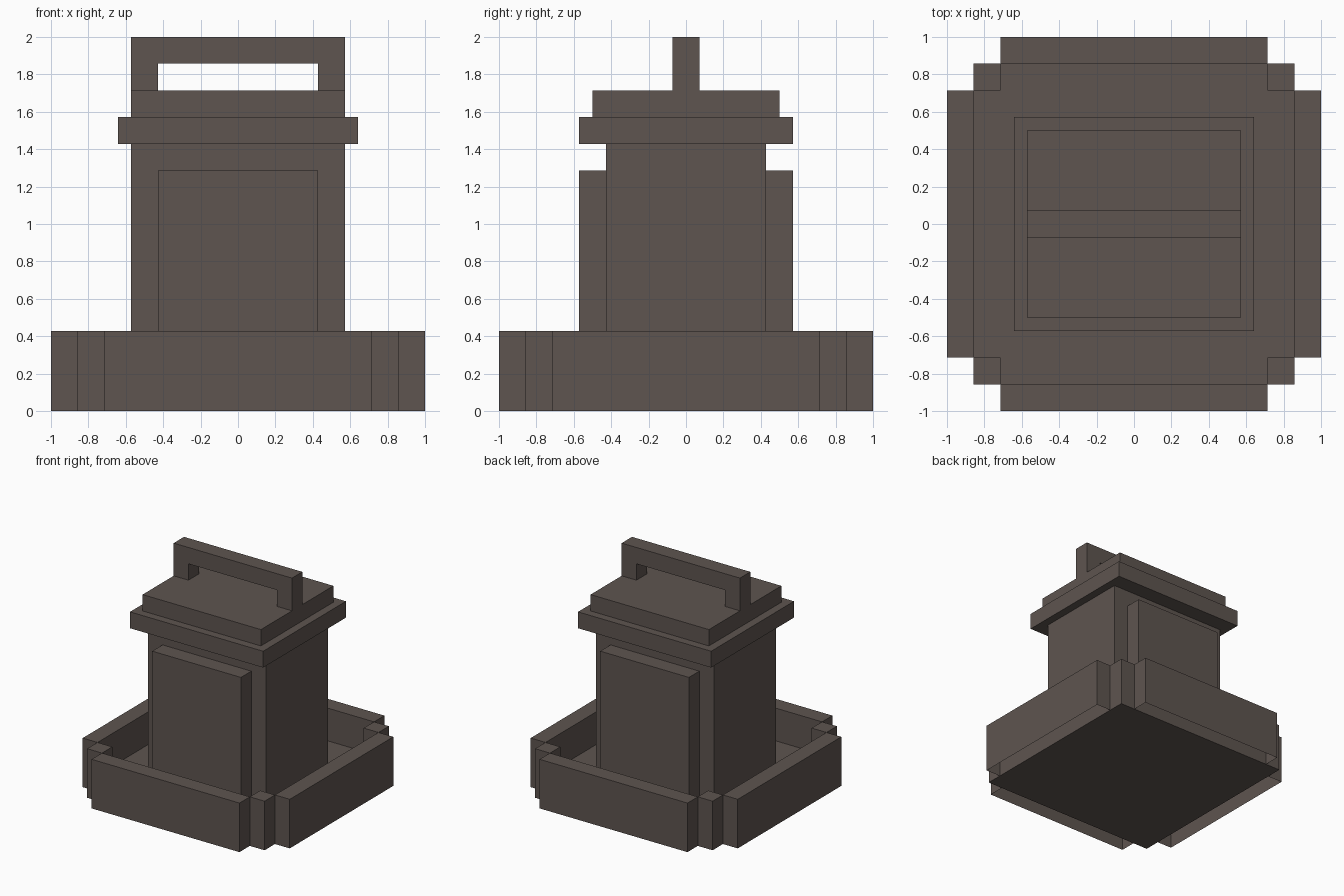
import bpy
import bmesh
from mathutils import Vector

if "Cube" in bpy.data.objects:
    bpy.data.objects.remove(bpy.data.objects["Cube"], do_unlink=True)

U = 1 / 7  # one block of the design grid

metal = bpy.data.materials.new("dark warm grey metal")
COLOUR = (0.112, 0.09, 0.08, 1)
metal.use_nodes = True
metal.diffuse_color = COLOUR
metal.node_tree.nodes["Principled BSDF"].inputs["Base Color"].default_value = COLOUR


def finish(name, bm):
    mesh = bpy.data.meshes.new(name)
    bm.to_mesh(mesh)
    bm.free()
    mesh.materials.append(metal)
    obj = bpy.data.objects.new(name, mesh)
    bpy.context.collection.objects.link(obj)
    return obj


def box(name, x, y, z, drop=None):
    """Box from (min, max) ranges in blocks; drop(normal) removes hidden faces."""
    bm = bmesh.new()
    bmesh.ops.create_cube(bm, size=1)
    for v in bm.verts:
        v.co = Vector([(r[1] if c > 0 else r[0]) * U for c, r in zip(v.co, (x, y, z))])
    bm.normal_update()
    if drop:
        hidden = [f for f in bm.faces if drop(f.normal)]
        bmesh.ops.delete(bm, geom=hidden, context="FACES")
    return finish(name, bm)


def around(r):
    return (-r, r)


def is_bottom(n):
    return n.z < -0.5


# Tray floor, its sides closed by the walls and posts
box("tray_floor", around(6), around(6), (0, 1), lambda n: abs(n.z) < 0.5)

# Tray walls, open underneath
for name, lo, hi in (("front", -7, -6), ("back", 6, 7)):
    box(name + "_wall", around(5), (lo, hi), (0, 3), is_bottom)
for name, lo, hi in (("right", -7, -6), ("left", 6, 7)):
    box(name + "_wall", (lo, hi), around(5), (0, 3), is_bottom)

# Corner posts
for side, x in (("right", (-6, -5)), ("left", (5, 6))):
    for end, y in (("front", (-6, -5)), ("back", (5, 6))):
        box(f"{end}_{side}_post", x, y, (0, 3), is_bottom)

# Body with raised front and back panels
box("body", around(4), around(3), (1, 10))
box("front_panel", around(3), (-4, -3), (1, 9))
box("back_panel", around(3), (3, 4), (1, 9))

# Stepped lid
box("lid_rim", around(4.5), around(4), (10, 11))
box("lid_top", around(4), around(3.5), (11, 12))

# Carrying handle, an arch profile pushed through its thickness
bm = bmesh.new()
arch = [(-4, 12), (-3, 12), (-3, 13), (3, 13), (3, 12), (4, 12), (4, 14), (-4, 14)]
face = bm.faces.new([bm.verts.new((x * U, -U / 2, z * U)) for x, z in arch])
pushed = bmesh.ops.extrude_face_region(bm, geom=[face], use_keep_orig=True)
bmesh.ops.translate(bm, vec=(0, U, 0),
                    verts=[g for g in pushed["geom"] if isinstance(g, bmesh.types.BMVert)])
bmesh.ops.recalc_face_normals(bm, faces=bm.faces)
finish("handle", bm)
